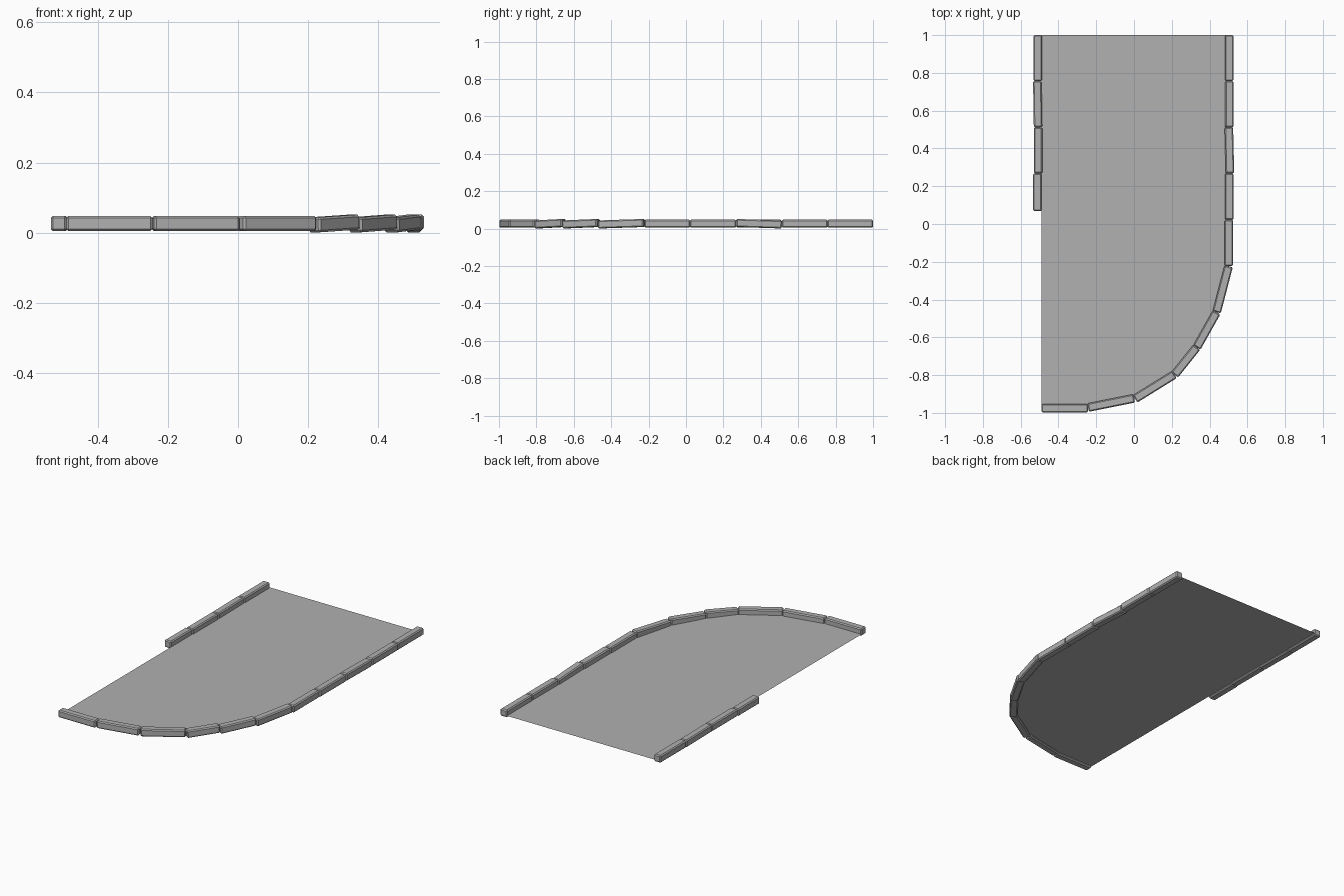
import bpy, bmesh
from mathutils import Vector, Matrix

if "Cube" in bpy.data.objects:
    bpy.data.objects.remove(bpy.data.objects["Cube"])

W, H, CH = 0.045, 0.043, 0.006   # kerb width, height, chamfer

# mid grey stone
stone = bpy.data.materials.new("stone")
stone.diffuse_color = (0.44, 0.44, 0.44, 1)
stone.use_nodes = True
stone.node_tree.nodes["Principled BSDF"].inputs["Base Color"].default_value = stone.diffuse_color


def add(name, me):
    me.materials.append(stone)
    bpy.context.collection.objects.link(bpy.data.objects.new(name, me))


def kerb(name, a, b):
    """Chamfered kerb stone running between two centreline points."""
    a, b = Vector(a), Vector(b)
    d = b - a
    y = d.normalized()
    x = y.cross(Vector((0, 0, 1))).normalized()
    z = x.cross(y)
    rot = Matrix((x, y, z)).transposed().to_4x4()
    bm = bmesh.new()
    bmesh.ops.create_cube(bm, size=1)
    bmesh.ops.scale(bm, vec=(W, d.length, H), verts=bm.verts)
    bmesh.ops.bevel(bm, geom=bm.edges[:], offset=CH, segments=1, affect='EDGES')
    bm.transform(Matrix.Translation((a + b) / 2) @ rot)
    me = bpy.data.meshes.new(name)
    bm.to_mesh(me)
    bm.free()
    add(name, me)


L, M, U = 0.022, 0.026, 0.030   # low, level and high centre heights

# straight right kerb
right = [
    ((0.504, 1.0, M), (0.504, 0.757, M)),
    ((0.505, 0.757, M), (0.505, 0.512, M)),
    ((0.502, 0.512, L), (0.508, 0.268, U)),
    ((0.504, 0.268, M), (0.504, 0.022, M)),
    ((0.502, 0.022, M), (0.502, -0.222, M)),
]
# curved kerb round to the front edge
curve = [
    ((0.501, -0.224, U), (0.438, -0.466, L)),
    ((0.437, -0.468, U), (0.333, -0.653, L)),
    ((0.332, -0.653, U), (0.216, -0.798, L)),
    ((0.214, -0.797, M), (0.006, -0.926, M)),
    ((0.001, -0.923, M), (-0.243, -0.972, M)),
    ((-0.244, -0.9755, M), (-0.490, -0.9755, M)),
]
# straight left kerb, shorter
left = [
    ((-0.510, 1.0, M), (-0.510, 0.757, M)),
    ((-0.512, 0.757, M), (-0.508, 0.512, M)),
    ((-0.508, 0.512, M), (-0.508, 0.268, M)),
    ((-0.512, 0.268, M), (-0.512, 0.068, M)),
]
for side, stones in (("right", right), ("curve", curve), ("left", left)):
    for i, (a, b) in enumerate(stones):
        kerb(f"{side}_kerb_{i}", a, b)

# flat paving sheet, meeting the kerbs part way up
outline = [(-0.49, 1.0), (-0.49, -0.96), (-0.245, -0.96), (0.0, -0.91),
           (0.205, -0.785), (0.322, -0.645), (0.424, -0.462),
           (0.488, -0.22), (0.49, 1.0)]
me = bpy.data.meshes.new("paving")
me.from_pydata([(x, y, 0.016) for x, y in outline], [], [list(range(len(outline)))])
add("paving", me)
